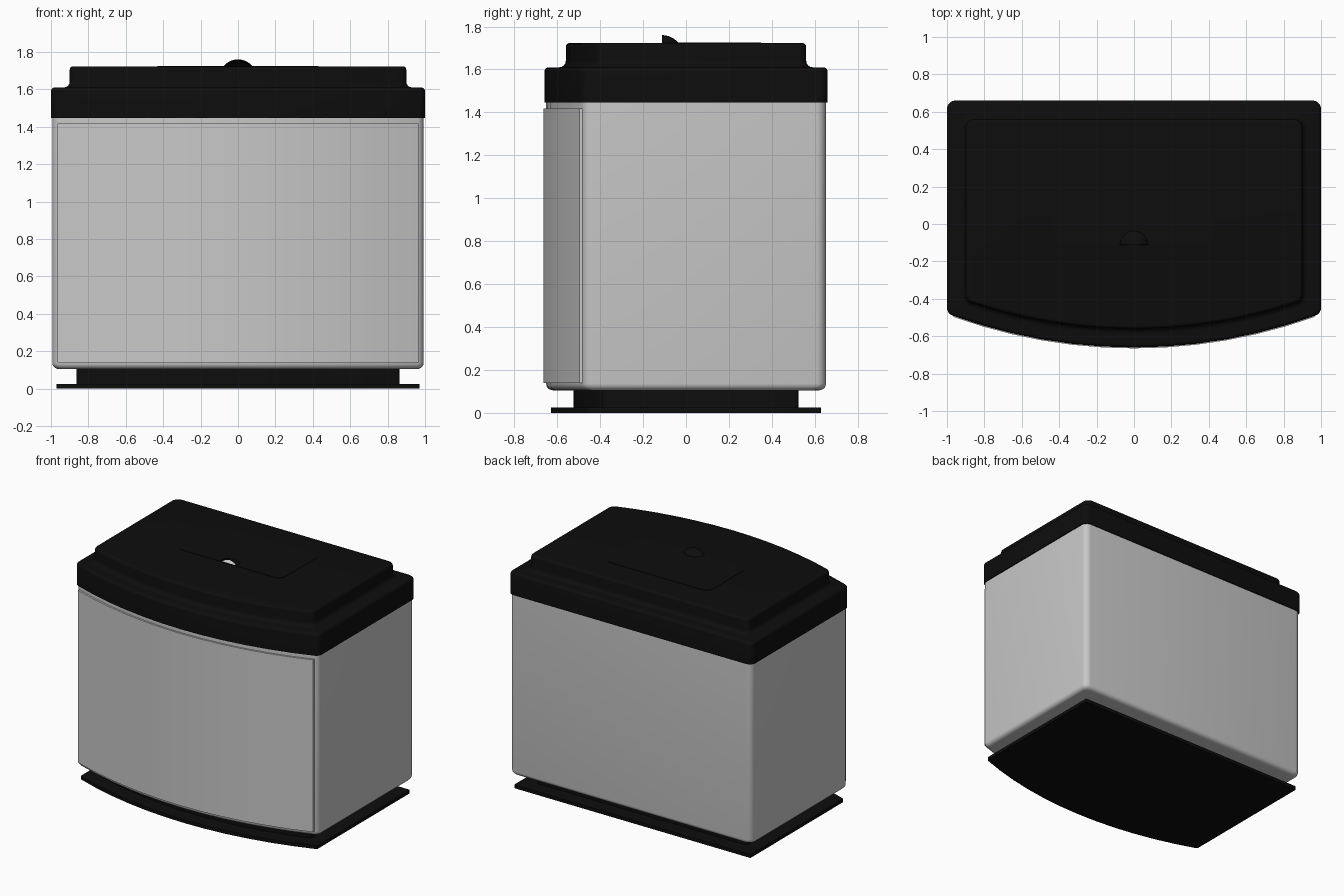
import bpy, math

if "Cube" in bpy.data.objects:
    bpy.data.objects.remove(bpy.data.objects["Cube"])

# Overall plan shape: straight back and sides, bowed front
HALF_W, BACK, FRONT, R = 1.0, 0.66, 0.66, 2.85
CY = R - FRONT  # centre of the front bow


def material(name, rgb):
    m = bpy.data.materials.new(name)
    m.diffuse_color = (*rgb, 1)
    m.use_nodes = True
    m.node_tree.nodes["Principled BSDF"].inputs["Base Color"].default_value = m.diffuse_color
    return m


black = material("black plastic", (0.004, 0.004, 0.004))
steel = material("brushed steel grey", (0.58, 0.58, 0.58))
white = material("white", (0.9, 0.9, 0.9))


def make(name, verts, faces, mat, smooth=True):
    me = bpy.data.meshes.new(name)
    me.from_pydata(verts, [], faces)
    ob = bpy.data.objects.new(name, me)
    bpy.context.collection.objects.link(ob)
    me.materials.append(mat)
    bpy.ops.object.select_all(action='DESELECT')
    ob.select_set(True)
    bpy.context.view_layer.objects.active = ob
    if smooth:
        bpy.ops.object.shade_smooth_by_angle(angle=math.radians(35))
    return ob


def arc(cx, cy, r, a0, a1, n):
    return [(cx + r * math.cos(a0 + (a1 - a0) * i / n),
             cy + r * math.sin(a0 + (a1 - a0) * i / n)) for i in range(n + 1)]


def plan(inset, r, bow=12, n=5):
    """Bowed plan outline, counter-clockwise, with rounded corners."""
    w, b, rad = HALF_W - inset, BACK - inset, R - inset
    fx = w - r
    fy = CY - math.sqrt((rad - r) ** 2 - fx ** 2)
    a = math.atan2(fy - CY, fx)          # tangent direction at right corner
    left = -math.pi - a
    pts = arc(0, CY, rad, left, a, bow)
    pts += arc(fx, fy, r, a, 0, n)[1:]
    pts += arc(w - r, b - r, r, 0, math.pi / 2, n)
    pts += arc(-w + r, b - r, r, math.pi / 2, math.pi, n)
    pts += arc(-fx, fy, r, math.pi, left + 2 * math.pi, n)[:-1]
    return pts


def loft(name, rings, mat):
    """rings: list of (outline points, z), capped at both ends."""
    n = len(rings[0][0])
    verts = [(x, y, z) for pts, z in rings for x, y in pts]
    faces = [(k * n + i, k * n + (i + 1) % n, (k + 1) * n + (i + 1) % n, (k + 1) * n + i)
             for k in range(len(rings) - 1) for i in range(n)]
    faces += [tuple(reversed(range(n))), tuple(range((len(rings) - 1) * n, len(rings) * n))]
    return make(name, verts, faces, mat)


def stack(name, profile, r, mat):
    return loft(name, [(plan(i, r), z) for i, z in profile], mat)


# Base plate and plinth
stack("base_plate", [(0.03, 0), (0.03, 0.025)], 0.008, black)
stack("plinth", [(0.137, 0.025), (0.137, 0.12)], 0.02, black)

# Bin body with rounded bottom edge
bottom = [(0.008 + 0.032 * (1 - math.sin(t)), 0.105 + 0.032 * (1 - math.cos(t)))
          for t in [math.pi / 2 * i / 5 for i in range(6)]]
stack("body", bottom + [(0.008, 1.46)], 0.045, steel)

# Stepped lid: rounded rim, concave cove, rounded top edge
q = [math.pi / 2 * i / 4 for i in range(5)]
lid = [(0.0, 1.447)]
lid += [(0.02 * (1 - math.cos(t)), 1.59 + 0.02 * math.sin(t)) for t in q]
lid += [(0.07 + 0.03 * math.sin(t), 1.64 - 0.03 * math.cos(t)) for t in q]
lid += [(0.1 + 0.018 * (1 - math.cos(t)), 1.705 + 0.018 * math.sin(t)) for t in q]
stack("lid", lid, 0.045, black)

# Curved front panel, slightly proud of the body
N, PW = 12, 0.965
section = []
for rad in (R + 0.005, R - 0.02):
    a = math.asin(PW / rad)
    row = arc(0, CY, rad, -math.pi / 2 - a, -math.pi / 2 + a, N)
    section += row if not section else row[::-1]
loft("front_panel", [(section, 0.14), (section, 1.418)], steel)

# Rounded hatch outline on the lid
hatch = []
for sx, sy, a in ((1, 1, 0), (-1, 1, 1), (-1, -1, 2), (1, -1, 3)):
    hatch += arc(sx * 0.37, 0.12 + sy * 0.17, 0.06, a * math.pi / 2, (a + 1) * math.pi / 2, 6)
loft("hatch", [(hatch, 1.72), (hatch, 1.726)], black)

# Finger grip: half of a shallow dome, open at the front
GY, M, K = -0.112, 16, 6
verts, faces = [], []
for k in range(K + 1):
    t = math.asin(0.8) * (1 - k / K)
    rr, z = 0.1 * math.sin(t), 1.66 + 0.1 * math.cos(t)
    verts += [(x, y, z) for x, y in arc(0, GY, rr, 0, math.pi, M)]
for k in range(K):
    for i in range(M):
        p = k * (M + 1) + i
        faces.append((p, p + 1, p + M + 2, p + M + 1))
grip = make("finger_grip", verts, faces, black)
shell = grip.modifiers.new("thickness", 'SOLIDIFY')
shell.thickness = 0.004

# Pale recess floor under the grip
floor = arc(0, GY + 0.004, 0.055, 0, math.pi, 12)
make("grip_recess", [(x, y, 1.7275) for x, y in floor], [tuple(range(13))], white, False)
